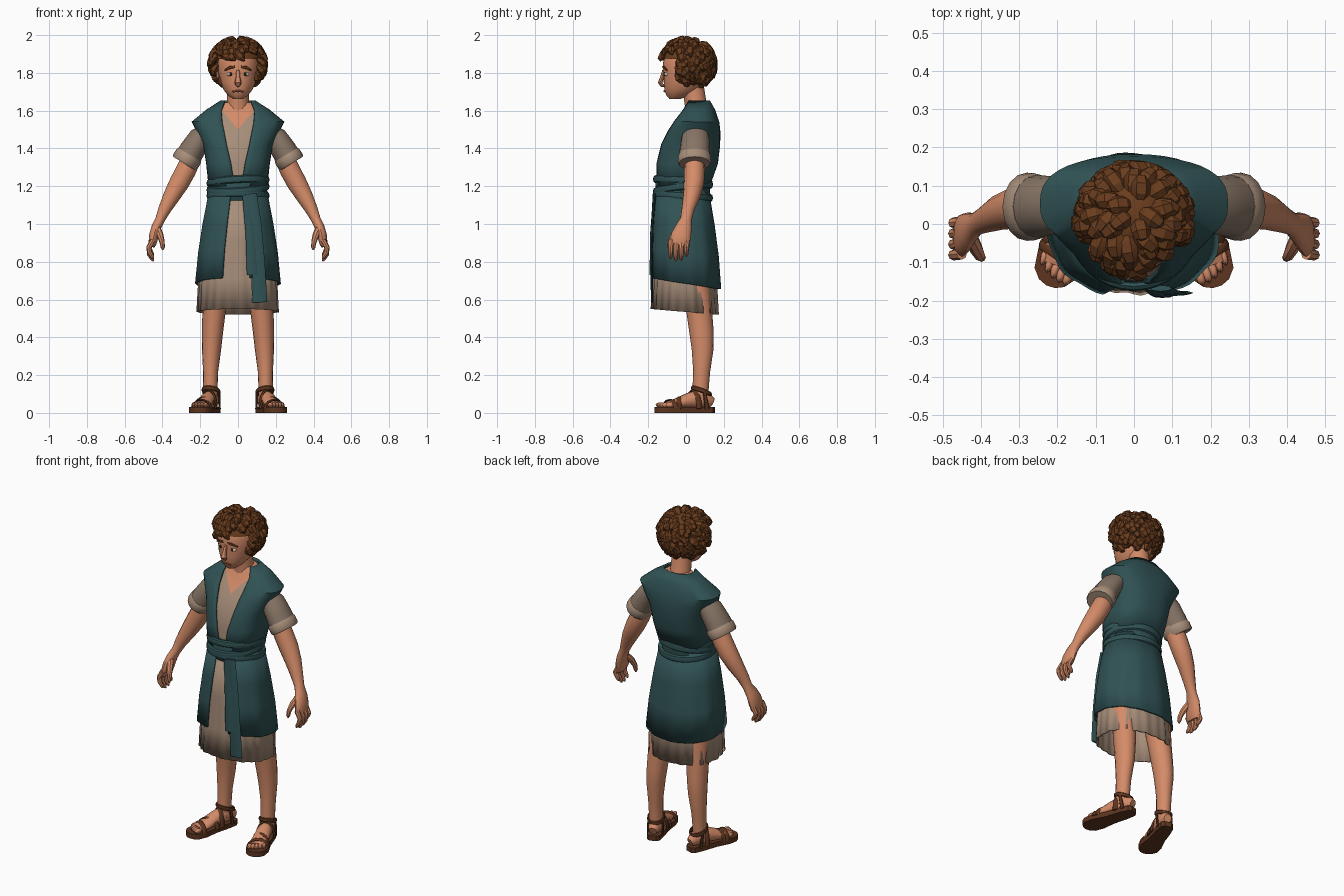
import bpy, bmesh, math, random
from mathutils import Vector, Matrix
from math import sin, cos, pi

cube = bpy.data.objects.get("Cube")
if cube:
    bpy.data.objects.remove(cube)


def material(name, r, g, b):
    m = bpy.data.materials.new(name)
    m.use_nodes = True
    m.diffuse_color = (r, g, b, 1)
    m.node_tree.nodes["Principled BSDF"].inputs["Base Color"].default_value = (r, g, b, 1)
    return m


SKIN = material("warm skin", .66, .26, .14)
TEAL = material("dark teal cloth", .03, .085, .09)
LINEN = material("pale linen", .38, .265, .19)
SLEEVE = material("shaded linen", .24, .175, .13)
HAIR = material("brown hair", .14, .045, .012)
LEATHER = material("sandal leather", .11, .036, .014)
WHITE = material("eye white", .65, .55, .45)
DARK = material("dark eye", .02, .01, .007)
LIP = material("lip", .38, .12, .07)


def finish(name, bm, mats, mirror=False, thick=0, angle=35, fix=True):
    if fix:
        bmesh.ops.recalc_face_normals(bm, faces=bm.faces)
    me = bpy.data.meshes.new(name)
    bm.to_mesh(me)
    bm.free()
    ob = bpy.data.objects.new(name, me)
    bpy.context.collection.objects.link(ob)
    for m in mats:
        me.materials.append(m)
    bpy.ops.object.select_all(action='DESELECT')
    ob.select_set(True)
    bpy.context.view_layer.objects.active = ob
    bpy.ops.object.shade_smooth_by_angle(angle=math.radians(angle))
    if mirror:
        ob.modifiers.new("mirror", 'MIRROR').use_mirror_merge = False
    if thick:
        mod = ob.modifiers.new("cloth thickness", 'SOLIDIFY')
        mod.thickness, mod.offset = thick, 0
    return ob


def skin_rings(bm, rows, closed, cap):
    n = len(rows[0])
    for a, b in zip(rows, rows[1:]):
        for j in range(n if closed else n - 1):
            k = (j + 1) % n
            bm.faces.new((a[j], a[k], b[k], b[j]))
    if cap:
        bm.faces.new(rows[0][::-1])
        bm.faces.new(rows[-1])


def loft(rings, n=32, gaps=None, power=2, pleat=0, folds=16, tilt=0, cap=False):
    """Rings from bottom to top: z, half width, front y, back y."""
    bm, rows = bmesh.new(), []
    for i, (z, rx, yf, yb) in enumerate(rings):
        low = 1 - i / (len(rings) - 1)
        start, end = 0, 2 * pi
        if gaps:
            start = math.asin((gaps[i][1] / rx) ** (power / 2))
            end -= math.asin((gaps[i][0] / rx) ** (power / 2))
        row = []
        for j in range(n):
            a = start + (end - start) * j / (n - 1 if gaps else n)
            s, c = sin(a), cos(a)
            f = 1 + pleat * low * (sin(folds * a) + .5 * sin(folds * .5 * a + 1))
            x = rx * f * math.copysign(abs(s) ** (2 / power), s)
            y = (yf + yb) / 2 - (yb - yf) / 2 * f * math.copysign(abs(c) ** (2 / power), c)
            row.append(bm.verts.new((x, y, z + tilt * low * c)))
        rows.append(row)
    skin_rings(bm, rows, not gaps, cap)
    return bm


def tube(bm, pts, n=10, ref=(0, 1, 0), xf=Matrix()):
    """Path points: x, y, z, radius along ref, radius across it."""
    rows, ps = [], [Vector(p[:3]) for p in pts]
    loop = (ps[0] - ps[-1]).length < 1e-4
    for i, p in enumerate(pts):
        before = ps[-2] if loop and i == 0 else ps[max(i - 1, 0)]
        after = ps[1] if loop and i == len(ps) - 1 else ps[min(i + 1, len(ps) - 1)]
        t = (after - before).normalized()
        a = Vector(ref)
        a = (a - t * a.dot(t)).normalized()
        b = t.cross(a)
        rows.append([bm.verts.new(xf @ (ps[i] + a * p[3] * cos(2 * pi * j / n)
                     + b * p[-1] * sin(2 * pi * j / n))) for j in range(n)])
    skin_rings(bm, rows, True, not loop)


def ball(bm, pos, size, xf=Matrix(), u=14, v=9):
    m = xf @ Matrix.Translation(pos) @ Matrix.Diagonal((*size, 1))
    bmesh.ops.create_uvsphere(bm, u_segments=u, v_segments=v, radius=1, matrix=m)


# Vest, open in front, flaring over the shoulders
torso = [(1.2, .15, -.15, .12), (1.32, .163, -.152, .163), (1.42, .178, -.13, .175),
         (1.49, .213, -.095, .176), (1.54, .24, -.062, .17), (1.6, .165, -.02, .15),
         (1.65, .088, 0, .122)]
gaps = [(g, g) for g in (.018, .037, .06, .073, .083, .088, .07)]
finish("vest", loft(torso, 41, gaps, 2.5), [TEAL], thick=.012, fix=False)

# Linen tunic body with a V neckline cut into it
bm = loft([(z - .008, rx - .013, f + .012, b - .012) for z, rx, f, b in torso], 40, power=2.5, cap=True)
for side in (1, -1):
    bmesh.ops.bisect_plane(bm, geom=bm.verts[:] + bm.edges[:] + bm.faces[:],
                           plane_co=(0, 0, 1.5), plane_no=(-1.2 * side, 0, 1))
for f in bm.faces:
    c = f.calc_center_median()
    f.material_index = int(c.z > 1.5 + 1.2 * abs(c.x) and (c.y < .03 or c.z > 1.64))
finish("tunic_body", bm, [LINEN, SKIN])

# Skirts
finish("tunic_skirt", loft([(.535, .21, -.178, .168), (.7, .203, -.172, .16), (.9, .18, -.162, .14),
                            (1.18, .14, -.145, .11)], 96, pleat=.022, folds=22, tilt=.015, power=2.2),
       [LINEN], thick=.008, fix=False, angle=25)
finish("vest_skirt", loft([(.685, .221, -.187, .178), (.85, .205, -.182, .166), (1.0, .182, -.172, .146),
                           (1.18, .147, -.155, .115)], 72,
                          [(.08, .062), (.07, .058), (.055, .052), (.035, .04)],
                          2.2, pleat=.013, folds=12, tilt=.03),
       [TEAL], thick=.012, fix=False, angle=25)

# Wrapped sash with hanging tails
bm = loft([(1.125, .148, -.155, .118), (1.15, .16, -.166, .13), (1.18, .154, -.158, .126),
           (1.215, .163, -.163, .134), (1.25, .152, -.148, .128)], cap=True)
for z, lean, phase in ((1.15, .012, 0), (1.19, .02, 2.6), (1.225, .015, .6)):
    tube(bm, [(.155 * cos(a), -.016 - .147 * sin(a), z + lean * sin(a + phase), .02, .012)
              for a in (2 * pi * i / 32 for i in range(33))], 8, (0, 0, 1))
finish("sash", bm, [TEAL])
bm = bmesh.new()
tube(bm, [(.07, -.168, 1.16, .03, .008), (.09, -.178, 1.0, .034, .007),
          (.105, -.182, .8, .037, .006), (.115, -.18, .585, .04, .006)], 8, (1, 0, 0))
tube(bm, [(.045, -.167, 1.15, .022, .007), (.065, -.184, .95, .025, .006),
          (.075, -.188, .73, .028, .005)], 8, (1, 0, 0))
finish("sash_tails", bm, [TEAL])

# Sleeves and rolled cuffs
bm = bmesh.new()
tube(bm, [(.15, .055, 1.5, .06, .045), (.2, .05, 1.455, .074, .062),
          (.24, .047, 1.395, .08, .067), (.27, .045, 1.345, .083, .069)], 16)
finish("sleeves", bm, [SLEEVE], True)
bm = bmesh.new()
tube(bm, [(.256, .045, 1.367, .083, .07), (.262, .045, 1.357, .088, .075),
          (.28, .045, 1.328, .089, .075), (.285, .045, 1.32, .083, .069)], 16)
finish("cuffs", bm, [LINEN], True)

# Arms, palms, fingers and thumbs
bm = bmesh.new()
tube(bm, [(.24, .045, 1.36, .052), (.275, .045, 1.285, .055), (.31, .042, 1.22, .054),
          (.35, .03, 1.15, .046), (.39, .01, 1.075, .034), (.412, 0, 1.025, .03, .026),
          (.432, -.012, .985, .043, .026), (.445, -.025, .94, .053, .026),
          (.452, -.035, .9, .053, .022), (.456, -.036, .88, .045, .015)], 14)
for i in range(4):
    y, tip = -.078 + .028 * i, (.012, 0, .004, .025)[i]
    tube(bm, [(.45, y, .915, .015), (.472, y - .003, .875, .014),
              (.468, y - .004, .838 + tip, .013), (.452, y - .003, .812 + tip, .01),
              (.447, y - .003, .803 + tip, .004)], 8)
tube(bm, [(.43, -.03, .98, .02), (.412, -.065, .94, .018), (.402, -.084, .905, .014),
          (.398, -.088, .875, .011), (.398, -.088, .862, .004)], 8)
finish("arms_and_hands", bm, [SKIN], True)

# Legs
bm = bmesh.new()
tube(bm, [(.11, .04, .85, .08), (.12, .055, .68, .075), (.127, .07, .54, .068, .062),
          (.135, .083, .42, .064, .055), (.14, .088, .34, .058, .051), (.145, .083, .22, .045, .04),
          (.146, .078, .14, .043, .038), (.146, .076, .06, .04, .036)], 16)
finish("legs", bm, [SKIN], True)

# Feet, toes turned outward
turn = Matrix.Translation((.143, .08, 0)) @ Matrix.Rotation(math.radians(17), 4, 'Z')
bm = bmesh.new()
tube(bm, [(0, .062, .055, .022, .025), (0, .04, .065, .034, .038), (0, -.01, .075, .038, .05),
          (0, -.07, .066, .041, .04), (0, -.14, .05, .047, .026), (0, -.195, .042, .047, .015)],
     14, (1, 0, 0), turn)
for i in range(5):
    ball(bm, (-.035 + .0185 * i, -.215 + .004 * i * i / 2, .042),
         (.013 - .0008 * i, .026, .014), turn, 8, 6)
finish("feet", bm, [SKIN], True)

# Sandals: sole, foot straps and ankle loop
bm = bmesh.new()
half = [(.07, .02), (.055, .036), (0, .043), (-.09, .046), (-.17, .06), (-.22, .055), (-.245, .035), (-.255, .012)]
outline = [(w, y) for y, w in half] + [(-w, y) for y, w in half[::-1]]
base = bm.faces.new([bm.verts.new(turn @ Vector((x, y, 0))) for x, y in outline])
top = bmesh.ops.extrude_face_region(bm, geom=[base])["geom"]
bmesh.ops.translate(bm, vec=(0, 0, .03), verts=[v for v in top if isinstance(v, bmesh.types.BMVert)])
for y, w, h, slant in ((-.17, .056, .046, .015), (-.115, .052, .06, -.025), (-.04, .047, .098, .015)):
    tube(bm, [(w * cos(a), y + slant * cos(a), .022 + h * sin(a), .015, .006)
              for a in (pi * i / 12 for i in range(13))], 8, xf=turn)
tube(bm, [(.044 * cos(a), .002 + .05 * sin(a), .115 - .018 * sin(a), .012, .006)
          for a in (2 * pi * i / 20 for i in range(21))], 8, (0, 0, 1), turn)
for x in (-.042, .042):
    tube(bm, [(x, .02, .02, .012, .005), (x * 1.04, .005, .115, .01, .005)], 8, xf=turn)
finish("sandals", bm, [LEATHER], True)

# Head, neck, nose and ears
bm = loft([(1.662, .025, -.088, -.03), (1.68, .052, -.104, .02), (1.71, .076, -.114, .07),
           (1.75, .094, -.118, .1), (1.8, .104, -.119, .125), (1.85, .109, -.123, .132),
           (1.9, .098, -.108, .12), (1.94, .06, -.06, .09)], 28, power=2.1, cap=True)
tube(bm, [(0, .065, 1.56, .07), (0, .052, 1.63, .058), (0, .035, 1.74, .057)], 16)
tube(bm, [(0, -.116, 1.815, .009, .009), (0, -.126, 1.78, .011, .01), (0, -.137, 1.748, .018, .012),
          (0, -.128, 1.735, .014, .01), (0, -.112, 1.73, .006, .006)], 8, (1, 0, 0))
for s in (-1, 1):
    ball(bm, (s * .106, .012, 1.785), (.012, .022, .033))
finish("head", bm, [SKIN])

# Eyes, brows and mouth
bm = bmesh.new()
ball(bm, (.041, -.1, 1.793), (.019, .016, .011))
finish("eyes", bm, [WHITE], True)
bm = bmesh.new()
ball(bm, (.039, -.113, 1.793), (.008, .005, .009))
finish("irises", bm, [DARK], True)
bm = bmesh.new()
tube(bm, [(.016, -.122, 1.832, .004, .006), (.042, -.118, 1.829, .006, .008), (.07, -.1, 1.814, .004, .004)], 8)
finish("eyebrows", bm, [HAIR], True)
bm = bmesh.new()
tube(bm, [(x, -.116 + 5 * x * x, 1.704 - 4 * x * x, .004, .005) for x in (-.03, -.015, 0, .015, .03)], 8)
finish("mouth", bm, [LIP])

# Curly hair: a cap covered in tapering locks swirling from the crown
random.seed(4)
centre, size = Vector((0, .01, 1.85)), Vector((.142, .14, .132))
bm = bmesh.new()
ball(bm, centre, (.121, .132, .12), u=24, v=16)
bmesh.ops.delete(bm, context='FACES', geom=[f for f in bm.faces if f.calc_center_median().z <
                 (1.87 if f.calc_center_median().y < -.02 else 1.76)])
finish("hair_cap", bm, [HAIR])
bm = bmesh.new()
crown, count = Vector((0, .3, 1)).normalized(), 170
for i in range(count):
    z = 1 - 1.6 * (i + .5) / count
    r = math.sqrt(1 - z * z)
    d = Vector((r * cos(i * 2.4), r * sin(i * 2.4), z))
    t = (d * crown.dot(d) - crown).normalized()
    t = (t + d.cross(t) * random.uniform(-.5, 1.1)).normalized()
    bend, lift, path = random.uniform(.4, .65), random.uniform(.05, .16), []
    for s, w in ((0, .014), (.25, .025), (.5, .026), (.75, .019), (1, .004)):
        v = d * cos(s * bend) + t * sin(s * bend)
        p = centre + size * v * (.8 + .2 * sin(pi * s * .8) + lift * s * s)
        path.append((*p, w, w * .75))
    if not (v.y < -.3 and v.z < .08):
        tube(bm, path, 6, d.cross(t))
finish("hair_locks", bm, [HAIR], angle=30)
